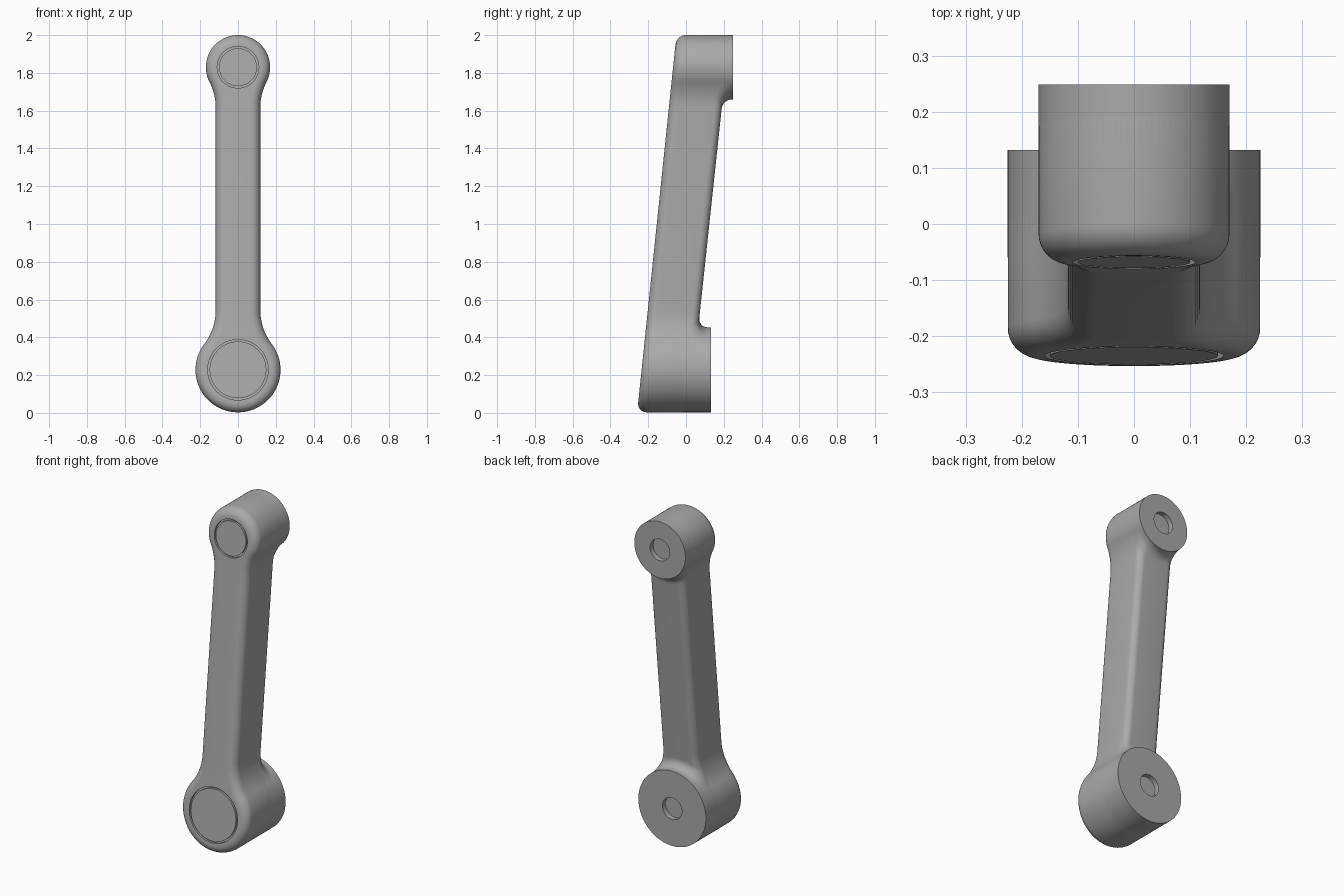
import bpy, bmesh
from math import sin, cos, pi, sqrt, atan2, hypot

if "Cube" in bpy.data.objects:
    bpy.data.objects.remove(bpy.data.objects["Cube"])

grey = bpy.data.materials.new("plain grey")
grey.use_nodes = True
GREY = (0.4, 0.4, 0.4, 1)
grey.diffuse_color = GREY
grey.node_tree.nodes["Principled BSDF"].inputs["Base Color"].default_value = GREY

# Main dimensions
ARM, BLEND, COLLAR = 0.118, 0.3, 0.05      # arm half width, side flare, collar fillet
FRONT_R, BACK_R = 0.05, 0.04               # edge rounding
LOW = dict(z=0.228, r=0.225, up=1, start=-0.06, back=0.132, cap=0.16)
TOP = dict(z=1.83, r=0.17, up=-1, start=0.14, back=0.249, cap=0.11)
for b in (LOW, TOP):
    rise = sqrt((b["r"] + BLEND) ** 2 - (ARM + BLEND) ** 2)
    b["flare_z"] = b["z"] + b["up"] * rise
    b["angle"] = atan2(ARM + BLEND, rise)   # flare contact, measured from the arm


def front(z):
    return -0.235 + 0.104 * (z - 0.228)


def back(z):
    return 0.07 + 0.107 * (z - 0.5)


def finish(name, bm):
    mesh = bpy.data.meshes.new(name)
    bm.to_mesh(mesh)
    bm.free()
    mesh.materials.append(grey)
    ob = bpy.data.objects.new(name, mesh)
    bpy.context.collection.objects.link(ob)
    return ob


def smooth(ob):
    bpy.ops.object.select_all(action='DESELECT')
    ob.select_set(True)
    bpy.context.view_layer.objects.active = ob
    bpy.ops.object.shade_smooth_by_angle(angle=pi / 6)


def loft(name, rings, loop=False, caps=True):
    bm = bmesh.new()
    rows = [[bm.verts.new(p) for p in ring] for ring in rings]
    pairs = list(zip(rows, rows[1:])) + ([(rows[-1], rows[0])] if loop else [])
    for a, b in pairs:
        for i in range(len(a)):
            j = (i + 1) % len(a)
            bm.faces.new((a[i], a[j], b[j], b[i]))
    if caps and not loop:
        bm.faces.new(rows[0])
        bm.faces.new(rows[-1])
    bmesh.ops.recalc_face_normals(bm, faces=bm.faces)
    return finish(name, bm)


def circle(r, y, z, n=96):
    return [(r * sin(2 * pi * i / n), y, z + r * cos(2 * pi * i / n)) for i in range(n)]


def half_outline():
    """Right-hand outline from bottom to top as (x, z, normal x, normal z)."""
    pts = []
    n = 40
    for i in range(n + 1):                  # lower round
        t = pi - (pi - LOW["angle"]) * i / n
        pts.append((LOW["r"] * sin(t), LOW["z"] + LOW["r"] * cos(t), sin(t), cos(t)))
    for b in (LOW, TOP):                    # concave flares into the straight arm
        arc = []
        for i in range(1, 13):
            t = b["angle"] + (pi / 2 - b["angle"]) * i / 12
            arc.append((ARM + BLEND - BLEND * sin(t),
                        b["flare_z"] - b["up"] * BLEND * cos(t), sin(t), b["up"] * cos(t)))
        pts += arc if b is LOW else arc[::-1]
    for i in range(n + 1):                  # upper round
        t = (pi - TOP["angle"]) * (1 - i / n)
        pts.append((TOP["r"] * sin(t), TOP["z"] + TOP["r"] * cos(t), sin(t), cos(t)))
    return pts


right = half_outline()
outline = right + [(-x, z, -nx, nz) for x, z, nx, nz in right[-2:0:-1]]


def ring(inset, plane, depth):
    pts = [(x - nx * inset, z - nz * inset) for x, z, nx, nz in outline]
    return [(x, plane(z) + depth, z) for x, z in pts]


# Sloping arm with rounded front and back rims
steps = [pi / 2 * i / 8 for i in range(9)]
rings = [ring(FRONT_R * (1 - sin(t)), front, FRONT_R * (1 - cos(t))) for t in steps]
rings += [ring(BACK_R * (1 - sin(t)), back, -BACK_R * (1 - cos(t))) for t in steps[::-1]]
arm = loft("arm", rings)

# Grooves that outline the round front caps
for b in (LOW, TOP):
    r, z = b["cap"], b["z"]
    corners = [(r, -0.05), (r, 0.012), (r - 0.01, 0.012), (r - 0.01, -0.05)]
    groove = loft("groove_cutter",
                  [[(x, front(pz) + d, pz) for x, _, pz in circle(q, 0, z)] for q, d in corners],
                  loop=True)
    mod = arm.modifiers.new("cap groove", 'BOOLEAN')
    mod.operation = 'DIFFERENCE'
    mod.solver = 'EXACT'
    mod.object = groove
    bpy.context.view_layer.objects.active = arm
    bpy.ops.object.modifier_apply(modifier=mod.name)
    bpy.data.objects.remove(groove)
smooth(arm)


def half_width(b, z):
    dz = min(BLEND, max(0, b["up"] * (b["flare_z"] - z)))
    return ARM + BLEND - sqrt(BLEND ** 2 - dz ** 2)


def boss(name, b):
    # Round boss with a shallow blind hole in its back face
    hole, y = 0.065, b["back"]
    profile = [(b["r"], b["start"]), (b["r"], y), (hole, y), (hole, y - 0.03)]
    smooth(loft(name, [circle(r, d, b["z"]) for r, d in profile]))


def collar(name, b):
    # Concave fillet joining the boss to the back of the arm
    bm = bmesh.new()
    rows = []
    for t in steps:
        d, lift = COLLAR * (1 - sin(t)), COLLAR * (1 - cos(t))
        row = []
        for i in range(-20, 21):
            a = b["angle"] * i / 20
            x = (b["r"] + d) * sin(a)
            z = b["z"] + b["up"] * (b["r"] + d) * cos(a)
            w = half_width(b, z)
            x = max(-w, min(w, x))
            edge = max(0, BACK_R - (w - abs(x)))
            drop = BACK_R - sqrt(max(0, BACK_R ** 2 - edge ** 2))
            row.append((x, back(z) + lift - drop, z))
        ends = [(p[0], p[1] - 0.06, p[2]) for p in (row[0], row[-1])]
        rows.append([bm.verts.new(p) for p in [ends[0]] + row + [ends[1]]])
    for p, q in zip(rows, rows[1:]):
        for i in range(len(p) - 1):
            bm.faces.new((p[i], p[i + 1], q[i + 1], q[i]))
    bm.normal_update()
    if sum(f.normal.y * f.calc_area() for f in bm.faces) < 0:
        bmesh.ops.reverse_faces(bm, faces=bm.faces)
    smooth(finish(name, bm))


for label, b in (("lower", LOW), ("upper", TOP)):
    boss(label + "_boss", b)
    collar(label + "_collar", b)
